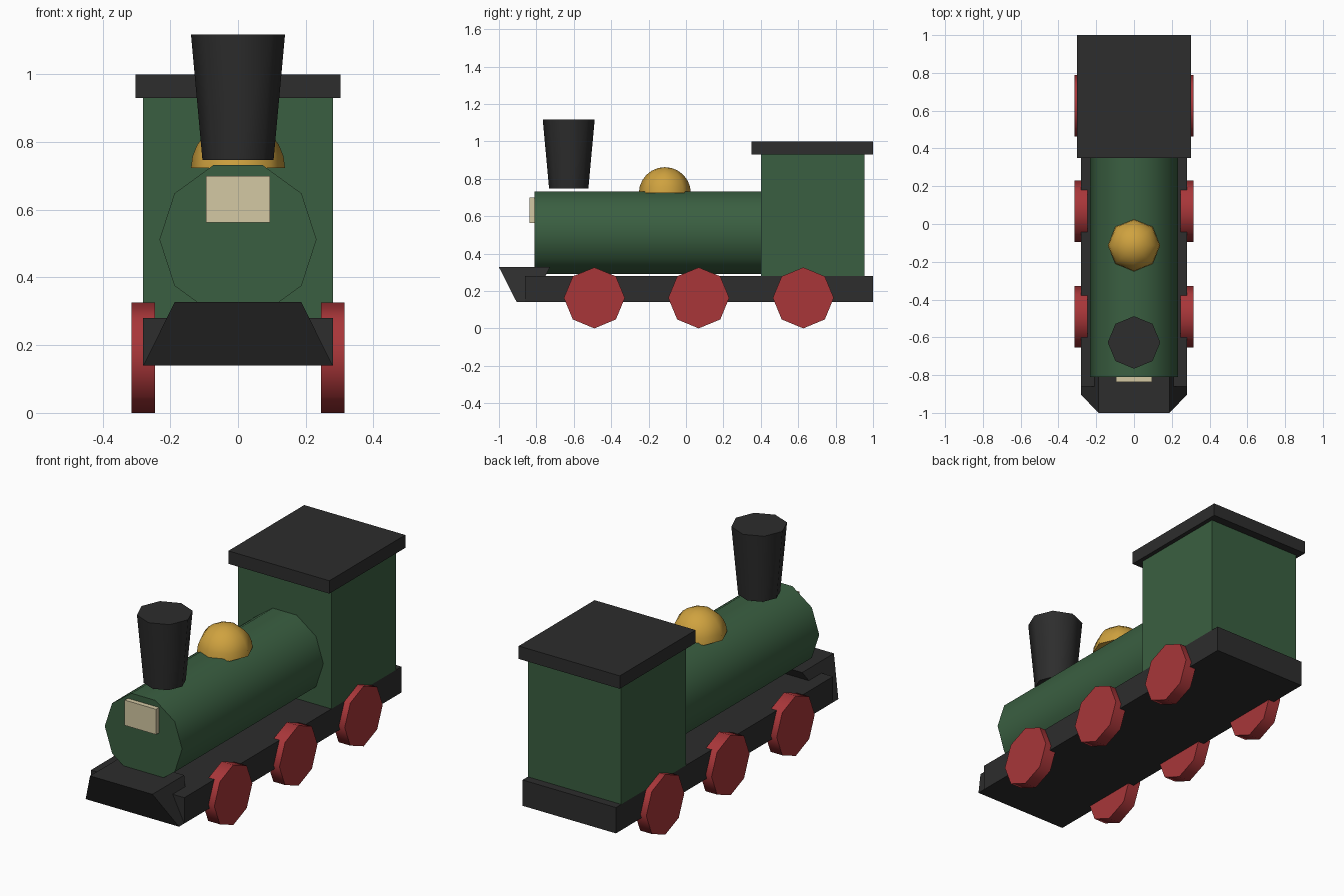
import bpy, bmesh, math
from mathutils import Matrix

if "Cube" in bpy.data.objects:
    bpy.data.objects.remove(bpy.data.objects["Cube"])


def material(name, hex_code):
    lin = lambda c: c / 12.92 if c <= 0.04045 else ((c + 0.055) / 1.055) ** 2.4
    m = bpy.data.materials.new(name)
    m.diffuse_color = [lin(int(hex_code[i:i + 2], 16) / 255) for i in (0, 2, 4)] + [1]
    m.use_nodes = True
    m.node_tree.nodes["Principled BSDF"].inputs["Base Color"].default_value = m.diffuse_color
    return m


GREEN = material("dark green", "3A5F41")
BLACK = material("soft black", "2D2D2D")
RED = material("wheel red", "A83639")
GOLD = material("brass gold", "CFA23F")
CREAM = material("lamp cream", "D4C8A3")


def add(name, bm, mat):
    bmesh.ops.recalc_face_normals(bm, faces=bm.faces)
    me = bpy.data.meshes.new(name)
    bm.to_mesh(me)
    bm.free()
    me.materials.append(mat)
    ob = bpy.data.objects.new(name, me)
    bpy.context.collection.objects.link(ob)
    return ob


def loft(name, rings, mat, smooth=False):
    """Skin closed rings of points; sides may be smooth, end caps stay flat."""
    bm = bmesh.new()
    vs = [[bm.verts.new(p) for p in r] for r in rings]
    n = len(vs[0])
    for a, b in zip(vs, vs[1:]):
        for i in range(n):
            j = (i + 1) % n
            bm.faces.new((a[i], a[j], b[j], b[i])).smooth = smooth
    for cap in (vs[0], vs[-1]):
        f = bm.faces.new(cap)
        for e in f.edges:
            e.smooth = False
    return add(name, bm, mat)


def rect(x, y0, y1, z):
    return [(-x, y0, z), (x, y0, z), (x, y1, z), (-x, y1, z)]


def box(name, x, y0, y1, z0, z1, mat):
    return loft(name, [rect(x, y0, y1, z0), rect(x, y0, y1, z1)], mat)


def circle(n, r):
    return [(r * math.cos(math.tau * i / n), r * math.sin(math.tau * i / n)) for i in range(n)]


# Frame, cab and roof
box("chassis", 0.28, -0.86, 1.0, 0.14, 0.28, BLACK)
box("cab", 0.28, 0.40, 0.955, 0.28, 0.93, GREEN)
box("cab_roof", 0.303, 0.35, 1.0, 0.93, 1.0, BLACK)

# Front guard: narrower and longer at the top
loft("front_guard", [rect(0.28, -0.905, -0.823, 0.14), rect(0.187, -1.0, -0.728, 0.327)], BLACK)

# Ten-sided boiler and its lamp
loft("boiler", [[(x, y, 0.512 + z) for x, z in circle(10, 0.232)] for y in (-0.81, 0.40)],
     GREEN, True)
box("front_lamp", 0.094, -0.836, -0.808, 0.563, 0.70, CREAM)

# Flared chimney
loft("chimney", [[(x, y - 0.627, z) for x, y in circle(8, r)]
                 for r, z in ((0.105, 0.747), (0.139, 1.118))], BLACK, True)

# Steam dome: upper half of a sphere
bm = bmesh.new()
bmesh.ops.create_uvsphere(bm, u_segments=8, v_segments=12, radius=0.139,
                          matrix=Matrix.Translation((0, -0.113, 0.723)))
bmesh.ops.delete(bm, geom=[v for v in bm.verts if v.co.z < 0.72], context='VERTS')
for f in bm.faces:
    f.smooth = True
rim = [e for e in bm.edges if e.is_boundary]
for e in rim:
    e.smooth = False
for f in bmesh.ops.contextual_create(bm, geom=rim)["faces"]:
    f.smooth = False
add("steam_dome", bm, GOLD)

# Six octagonal wheels
for side, s in (("right", 1), ("left", -1)):
    for place, yc in (("front", -0.49), ("middle", 0.068), ("rear", 0.627)):
        loft(f"wheel_{place}_{side}",
             [[(s * x, yc + y, 0.163 + z) for y, z in circle(8, 0.163)] for x in (0.245, 0.315)],
             RED, True)
